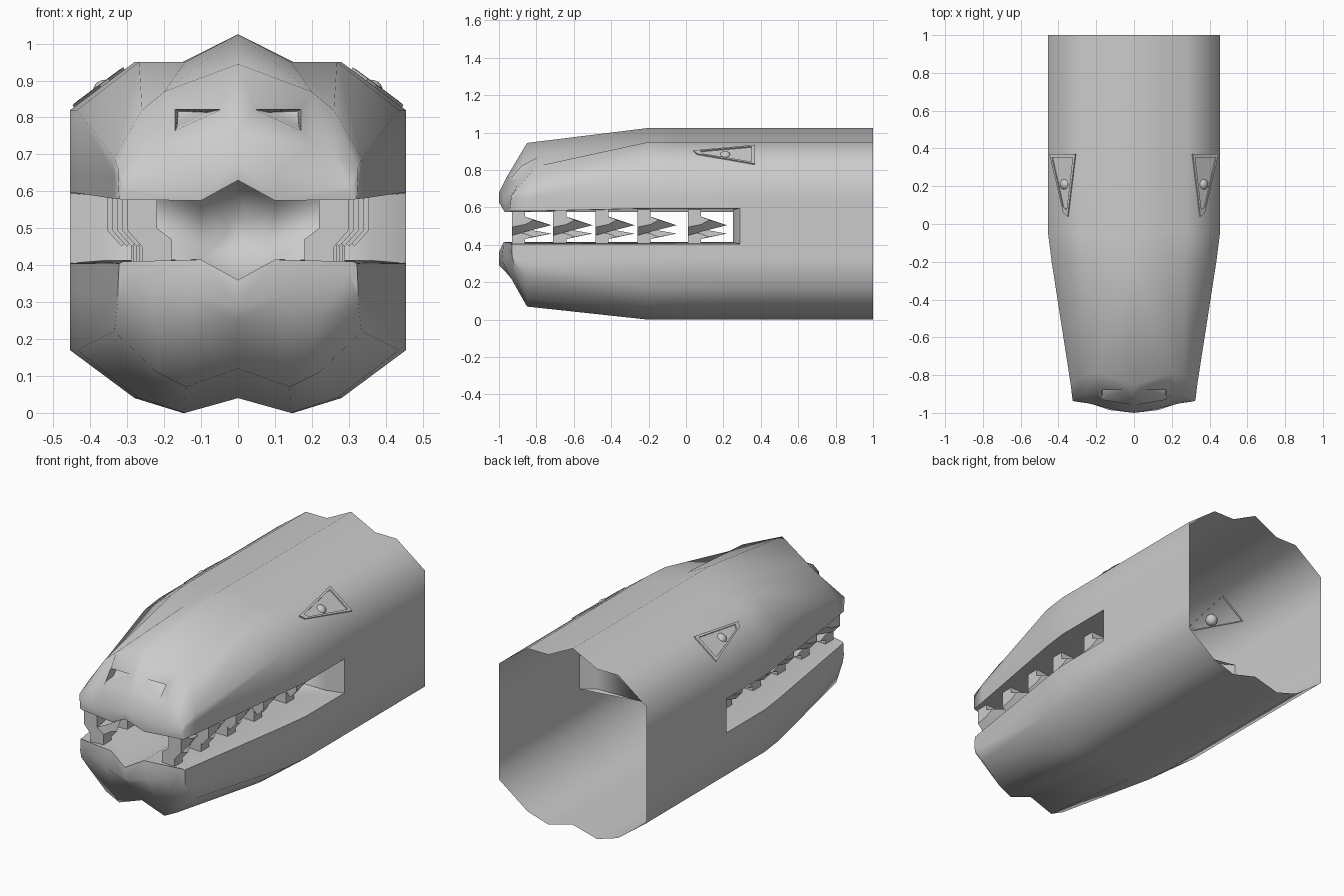
import bpy, bmesh
from mathutils import Vector

if "Cube" in bpy.data.objects:
    bpy.data.objects.remove(bpy.data.objects["Cube"])


def finish(name, bm, angle=1.1):
    bmesh.ops.remove_doubles(bm, verts=bm.verts, dist=0.0005)
    bmesh.ops.recalc_face_normals(bm, faces=bm.faces)
    me = bpy.data.meshes.new(name)
    bm.to_mesh(me)
    bm.free()
    ob = bpy.data.objects.new(name, me)
    bpy.context.collection.objects.link(ob)
    mod = ob.modifiers.new("mirror", 'MIRROR')
    mod.use_clip = True
    bpy.ops.object.select_all(action='DESELECT')
    ob.select_set(True)
    bpy.context.view_layer.objects.active = ob
    bpy.ops.object.shade_smooth_by_angle(angle=angle)
    return ob


def poly(bm, pts):
    return bm.faces.new([bm.verts.new(p) for p in pts])


def grid(bm, rows):
    for a, b in zip(rows, rows[1:]):
        for i in range(len(a) - 1):
            poly(bm, [a[i], a[i + 1], b[i + 1], b[i]])


def section(y, prof, k=1.0):
    return [(x * k, y, z) for x, z in prof]


# Half cross-sections of the neck, from the centre line to the lip
top = [(0, 1.025), (.15, .95), (.28, .95), (.455, .82), (.455, .645), (.455, .595)]
bot = [(0, .04), (.15, 0), (.28, .04), (.455, .17), (.455, .33), (.455, .405)]

# Nose and chin rows (x, y, z)
nose = [
    [(0, -.85, .945), (.2, -.79, .87), (.26, -.80, .82), (.335, -.85, .69), (.335, -.85, .645), (.335, -.85, .58)],
    [(0, -.96, .76), (.2, -.90, .73), (.26, -.91, .70), (.325, -.935, .66), (.325, -.935, .64), (.322, -.935, .58)],
    [(0, -1, .68), (.12, -.98, .65), (.24, -.95, .62), (.3, -.94, .61), (.31, -.94, .60), (.315, -.938, .577)],
]
chin = [
    [(0, -.85, .12), (.14, -.85, .07), (.22, -.85, .11), (.335, -.85, .22), (.335, -.85, .31), (.335, -.85, .405)],
    [(0, -.96, .25), (.14, -.94, .23), (.22, -.92, .25), (.325, -.92, .30), (.325, -.93, .34), (.322, -.93, .405)],
    [(0, -1, .29), (.13, -.985, .32), (.23, -.95, .34), (.29, -.935, .36), (.3, -.935, .38), (.31, -.935, .41)],
]

bm = bmesh.new()
for prof, front, inner in ((top, nose, (.575, .63)), (bot, chin, (.415, .36))):
    skin = [section(y, prof, k) for y, k in ((1, 1), (.25, 1), (-.05, 1), (-.2, .958))]
    skin[1][-1] = (.455, .29, prof[-1][1])
    skin += front
    grid(bm, skin)
    # palate or mouth floor with a centre groove
    inside = []
    for row in skin[1:]:
        lip, y0 = row[-1], row[0][1]
        y1 = row[1][1] + (.01 if row is front[-1] else 0)
        inside.append([lip, (.1, y1, inner[0]), (0, y0, inner[1])])
    grid(bm, inside)
    # lip across the tip
    r1, r0 = inside[-1][1:]
    t = front[-1]
    poly(bm, [t[0], t[1], r1, r0])
    for a, b in zip(t[1:], t[2:]):
        poly(bm, [r1, a, b])

# Cheeks behind the mouth
grid(bm, [[(.455, 1, .595), (.455, 1, .405)], [(.455, .29, .595), (.455, .29, .405)]])
# Back wall of the mouth with the throat recess
wall = [[(.455, .29, .595), (.455, .29, .405)], [(.37, .25, .588), (.37, .25, .412)],
        [(.1, .25, .575), (.1, .25, .415)]]
grid(bm, wall)
for k in (0, 1):
    poly(bm, [w[k] for w in wall])
ring = [(0, .25, .63), (.1, .25, .575), (.1, .25, .415), (0, .25, .36)]
deep = [(0, .32, .53), (.03, .32, .51), (.03, .32, .48), (0, .32, .46)]
grid(bm, [ring, deep])
poly(bm, deep)
bmesh.ops.remove_doubles(bm, verts=bm.verts, dist=0.0005)
bmesh.ops.recalc_face_normals(bm, faces=bm.faces)

# Nostrils: inset and sink the front slope panel
target = Vector((.1, -.875, .826))
panel = min(bm.faces, key=lambda f: (f.calc_center_median() - target).length)
bmesh.ops.inset_region(bm, faces=[panel], thickness=.03, use_boundary=True)
for v in panel.verts:
    low, near = v.co.z < panel.calc_center_median().z - .03, v.co.x < .1
    v.co = (.045 if near else .17, -.93 if low else -.88, .765 if low else .822)
bmesh.ops.inset_region(bm, faces=[panel], thickness=.012, use_boundary=True)
for v in panel.verts:
    v.co.y += .06
finish("head_shell", bm)


# Hooked teeth: side outlines as (y, z) from the root
upper = [(0, .60), (.07, .60), (.07, .53), (.21, .505), (.07, .47), (0, .45)]
lower = [(0, .40), (.07, .40), (.07, .445), (.21, .46), (.07, .485), (0, .50)]


def tooth(bm, prof, x, y):
    root = prof[0][1]
    layers = []
    for dx, k in ((-.04, .7), (0, 1), (.04, .7)):
        layers.append([(x + dx, y + a * (1 if a < .1 else .55 + .45 * (k == 1)), root + (z - root) * k)
                       for a, z in prof])
    poly(bm, layers[0])
    poly(bm, layers[2])
    grid(bm, [l + l[:1] for l in layers])


for name, prof, x0, x1 in (("upper_teeth", upper, .26, .315), ("lower_teeth", lower, .22, .25)):
    bm = bmesh.new()
    for i, y in enumerate((-.93, -.71, -.485, -.26, .01)):
        tooth(bm, prof, x0 + (x1 - x0) * i / 4, y)
    finish(name, bm, .7)

# Eye sockets: raised frames lying on the sloping temple
normal = Vector((.13, 0, .175)).normalized()


def on_temple(y, z, h):
    return Vector((.28 + (.95 - z) / .13 * .175, y, z)) + normal * h


outline = [(.37, .93), (.37, .828), (.2, .858), (.06, .882), (.04, .90)]
cy, cz = .25, .882
hole = [(cy + (y - cy) * .84, cz + (z - cz) * .8) for y, z in outline]
bm = bmesh.new()
loops = [[on_temple(y, z, h) for y, z in pts]
         for pts, h in ((outline, -.01), (outline, .007), (hole, .008), (hole, .001))]
grid(bm, [l + l[:1] for l in loops])
poly(bm, loops[-1])
finish("eye_socket", bm, .5)

# Eyeballs
bm = bmesh.new()
bmesh.ops.create_uvsphere(bm, u_segments=16, v_segments=10, radius=.032)
bmesh.ops.translate(bm, verts=bm.verts, vec=on_temple(.21, .883, -.016))
finish("eyeball", bm)
